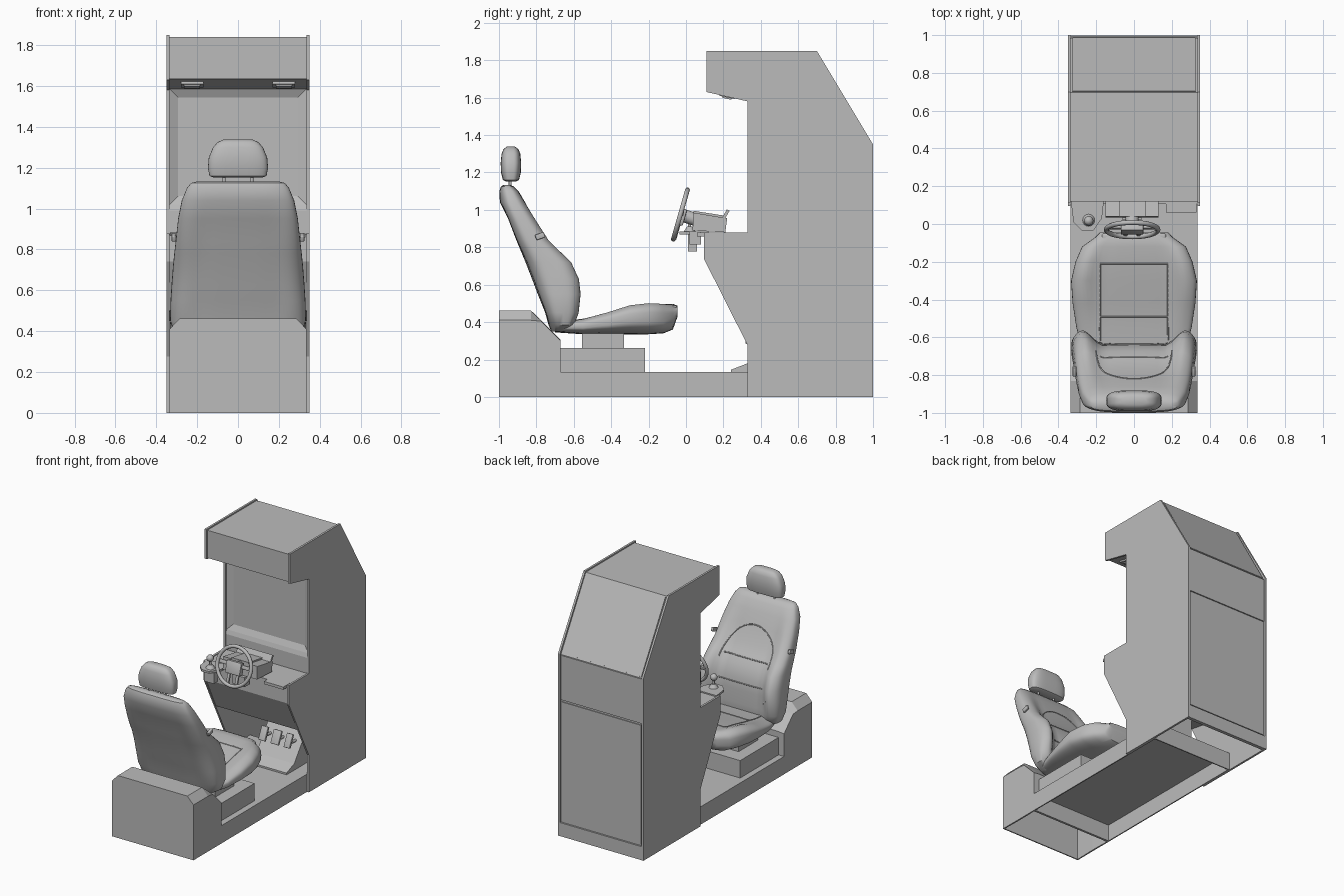
import bpy, bmesh, math
from mathutils import Matrix, Vector
from mathutils.bvhtree import BVHTree

cube = bpy.data.objects.get("Cube")
if cube:
    bpy.data.objects.remove(cube)

grey = bpy.data.materials.new("plain grey")
grey.use_nodes = True
grey.diffuse_color = (0.5, 0.5, 0.5, 1)
grey.node_tree.nodes["Principled BSDF"].inputs["Base Color"].default_value = (0.5, 0.5, 0.5, 1)


def finish(name, bm, smooth=False, matrix=None):
    bmesh.ops.recalc_face_normals(bm, faces=bm.faces)
    if matrix:
        bm.transform(matrix)
    mesh = bpy.data.meshes.new(name)
    bm.to_mesh(mesh)
    bm.free()
    mesh.materials.append(grey)
    obj = bpy.data.objects.new(name, mesh)
    bpy.context.collection.objects.link(obj)
    if smooth:
        bpy.ops.object.select_all(action='DESELECT')
        obj.select_set(True)
        bpy.context.view_layer.objects.active = obj
        bpy.ops.object.shade_smooth_by_angle(angle=math.radians(40))
    return obj


def loft_mesh(rings):
    bm = bmesh.new()
    loops = [[bm.verts.new(p) for p in ring] for ring in rings]
    n = len(loops[0])
    for a, b in zip(loops, loops[1:]):
        for i in range(n):
            j = (i + 1) % n
            bm.faces.new((a[i], a[j], b[j], b[i]))
    bm.faces.new(loops[0])
    bm.faces.new(loops[-1])
    bmesh.ops.recalc_face_normals(bm, faces=bm.faces)
    return bm


def prism_mesh(profile, x0, x1):
    return loft_mesh([[(x, y, z) for y, z in profile] for x in (x0, x1)])


def prism(name, profile, x0, x1):
    return finish(name, prism_mesh(profile, x0, x1))


def box(name, centre, size, tilt=0, bevel=0):
    bm = bmesh.new()
    bmesh.ops.create_cube(bm, size=1, matrix=Matrix.Diagonal((*size, 1)))
    if bevel:
        bmesh.ops.bevel(bm, geom=bm.edges[:], offset=bevel, segments=3, profile=0.5, affect='EDGES')
    turn = Matrix.Rotation(math.radians(tilt), 4, 'X')
    return finish(name, bm, bool(bevel), Matrix.Translation(centre) @ turn)


def rod(name, a, b, r0, r1=None):
    a, b = Vector(a), Vector(b)
    bm = bmesh.new()
    bmesh.ops.create_cone(bm, cap_ends=True, segments=16, radius1=r0,
                          radius2=r0 if r1 is None else r1, depth=(b - a).length)
    turn = (b - a).to_track_quat('Z', 'Y').to_matrix().to_4x4()
    return finish(name, bm, True, Matrix.Translation((a + b) / 2) @ turn)


def open_below(bm):
    bmesh.ops.delete(bm, geom=[f for f in bm.faces if f.normal.z < -0.9], context='FACES')


def hollow(obj):
    mod = obj.modifiers.new("wall", 'SOLIDIFY')
    mod.thickness, mod.offset = 0.012, -1


# Cabinet side panels
side = [(.33, 0), (1, 0), (1, 1.35), (.70, 1.85), (.11, 1.85), (.11, 1.63), (.33, 1.58),
        (.33, .88), (.095, .88), (.095, .74), (.33, .275)]
for label, s in (("left", 1), ("right", -1)):
    prism(label + "_side_panel", side, s * .335, s * .35)

# Cabinet body with footwell and recessed screen
body = prism_mesh([(.12, 1.635), (.12, 1.84), (.695, 1.84), (.985, 1.345), (.985, .01), (.96, .01),
                   (.96, .45), (.5, .45), (.22, .5), (.105, .74), (.105, .875), (.335, .875),
                   (.335, .99), (.345, 1.02), (.345, 1.585)], -.335, .335)
screen = [f for f in body.faces if f.normal.y < -.9 and 1.2 < f.calc_center_median().z < 1.5]
bmesh.ops.inset_individual(body, faces=screen, thickness=.058, depth=-.02)
finish("cabinet_body", body)
box("rear_upper_panel", (0, .988, 1.175), (.66, .012, .33))
box("rear_door", (0, .986, .552), (.65, .01, .885))
box("rear_plinth", (0, .985, .05), (.67, .026, .1))
box("rear_slope_panel", (0, .842, 1.593), (.65, .56, .01), -59.7)
for s in (-1, 1):
    box("canopy_light", (s * .225, .22, 1.607), (.11, .08, .012), -12.8)
    box("canopy_light_lens", (s * .225, .22, 1.6), (.08, .05, .012), -12.8)

# Floor and seat plinth, open underneath
floor = prism_mesh([(-.67, 0), (-.67, .132), (.62, .132), (.62, 0)], -.335, .335)
open_below(floor)
hollow(finish("floor_base", floor))
rings = [[(-.335, y, 0), (-.335, y, low), (-.285, y, top), (.285, y, top), (.335, y, low), (.335, y, 0)]
         for y, low, top in ((-1, .41, .463), (-.83, .41, .463), (-.775, .405, .41), (-.67, .3, .305))]
plinth = loft_mesh(rings)
open_below(plinth)
hollow(finish("rear_plinth_block", plinth))
box("seat_box", (0, -.445, .196), (.58, .45, .13))
box("seat_mount", (0, -.443, .3), (.4, .225, .08))


# Seat upholstery
def sgnpow(v, e):
    return math.copysign(abs(v) ** e, v)


def dish(u):
    t = min(max((.86 - abs(u)) / .36, 0), 1)
    return t * t * (3 - 2 * t)


def section(low, high, half, dip, back_dip=0, count=56):
    pts = []
    for i in range(count):
        a = 2 * math.pi * i / count
        u, v = sgnpow(math.cos(a), .6), sgnpow(math.sin(a), .6)
        h = (low + high) / 2 + v * (high - low) / 2
        h += -dip * dish(u) if v > 0 else back_dip * dish(u)
        pts.append((u * half, h))
    return pts


def upholstery(name, rings, seams, direction):
    bm = loft_mesh(rings)
    tree = BVHTree.FromBMesh(bm)
    finish(name, bm, True)
    for path in seams:
        curve = bpy.data.curves.new(name + "_seam", 'CURVE')
        curve.dimensions, curve.bevel_depth, curve.bevel_resolution = '3D', .004, 1
        hits = [tree.ray_cast(Vector(p), Vector(direction))[0] for p in path]
        hits = [h for h in hits if h]
        line = curve.splines.new('POLY')
        line.points.add(len(hits) - 1)
        for point, h in zip(line.points, hits):
            point.co = (*h, 1)
        curve.materials.append(grey)
        bpy.context.collection.objects.link(bpy.data.objects.new(name + "_seam", curve))


def span(a, b, n=16):
    return [Vector(a).lerp(Vector(b), i / n) for i in range(n + 1)]


cushion = [(-.70, .345, .40, .26, 0), (-.55, .335, .425, .305, .01), (-.42, .335, .465, .325, .025),
           (-.30, .335, .508, .333, .04), (-.2, .335, .52, .31, .035), (-.12, .34, .512, .275, .015),
           (-.07, .36, .498, .205, 0), (-.045, .43, .487, .18, 0)]
rings = [[(x, y, z) for x, z in section(b, t, w, d)] for y, b, t, w, d in cushion]
upholstery("seat_cushion", rings,
           [span((s * .18, -.21, 1), (s * .18, -.62, 1)) for s in (-1, 1)]
           + [span((-.18, y, 1), (.18, y, 1)) for y in (-.21, -.49)], (0, 0, -1))
box("cushion_front_lip", (0, -.072, .455), (.34, .045, .07), 0, .012)

backrest = [(.35, -.72, -.63, .25, .01), (.385, -.735, -.58, .31, .05), (.45, -.765, -.55, .332, .08),
            (.55, -.805, -.533, .33, .10), (.63, -.835, -.54, .325, .10), (.72, -.87, -.583, .318, .09),
            (.78, -.895, -.65, .312, .07), (.84, -.92, -.715, .305, .05), (.95, -.962, -.79, .293, .025),
            (1.04, -.995, -.85, .275, .01), (1.10, -.998, -.89, .25, .005), (1.125, -.99, -.92, .23, 0),
            (1.133, -.975, -.94, .20, 0)]
rings = [[(x, y, z) for x, y in section(b, f, w, d, .012 if .4 < z < 1 else 0)]
         for z, b, f, w, d in backrest]
arch = [(.2 * math.cos(a), 0, .74 + .22 * math.sin(a)) for a in [math.pi * i / 24 for i in range(25)]]
upholstery("seat_backrest", rings,
           [[(.2, 0, .5)] + arch + [(-.2, 0, .5)]] + [span((-.18, 0, z), (.18, 0, z)) for z in (.6, .76)],
           (0, -1, 0))

# Headrest on two posts
head = [(1.152, .028, .12), (1.16, .043, .14), (1.2, .053, .147), (1.25, .055, .143),
        (1.3, .05, .122), (1.325, .04, .1), (1.338, .022, .07)]
rings = [[(x, y, z) for x, y in section(-.936 - d, -.936 + d, w, 0)] for z, d, w in head]
finish("headrest", loft_mesh(rings), True)
for s in (-1, 1):
    rod("headrest_post", (s * .068, -.94, 1.1), (s * .068, -.94, 1.18), .008)
    box("recline_handle", (s * .315, -.78, .86), (.02, .05, .03), 20, .005)

# Steering wheel
wheel = Matrix.Translation((-.01, -.03, .975)) @ Matrix.Rotation(math.radians(74), 4, 'X')
bm = bmesh.new()
rim, tube = 40, 10
grid = [[bm.verts.new(((.137 + .013 * math.cos(q)) * math.cos(p), (.137 + .013 * math.cos(q)) * math.sin(p),
                       .013 * math.sin(q)))
         for q in [2 * math.pi * j / tube for j in range(tube)]]
        for p in [2 * math.pi * i / rim for i in range(rim)]]
for i in range(rim):
    for j in range(tube):
        k, m = (i + 1) % rim, (j + 1) % tube
        bm.faces.new((grid[i][j], grid[k][j], grid[k][m], grid[i][m]))
finish("steering_wheel_rim", bm, True, wheel)


def wheel_part(name, x, y, sx, sy, sz):
    part = bmesh.new()
    bmesh.ops.create_cube(part, size=1, matrix=Matrix.Translation((x, y, -.008)) @ Matrix.Diagonal((sx, sy, sz, 1)))
    bmesh.ops.bevel(part, geom=part.edges[:], offset=.005, segments=2, profile=.5, affect='EDGES')
    finish(name, part, True, wheel)


wheel_part("steering_hub", 0, -.01, .12, .09, .04)
for s in (-1, 1):
    wheel_part("wheel_side_spoke", s * .095, .01, .09, .028, .016)
    wheel_part("wheel_lower_spoke", s * .035, -.09, .022, .1, .016)

# Steering column and dash housing
rod("steering_shaft", (-.01, -.03, .975), (-.01, .06, .945), .035)
prism("column_housing", [(.035, .89), (.04, .985), (.22, .955), (.21, .88)], -.15, .13)
prism("column_cover", [(.04, .98), (.04, .995), (.2, .97), (.2, .955)], -.08, .06)
box("column_rear_flap", (-.01, .212, .975), (.28, .016, .055), -30)
box("column_clamp", (-.01, .05, .85), (.1, .06, .07))

# Shifter on a shaped plate
plate = [(-.334, .12), (-.32, .01), (-.275, -.035), (-.215, -.035), (-.17, .03), (-.16, .12)]
finish("shifter_plate", loft_mesh([[(x, y, z) for x, y in plate] for z in (.868, .884)]))
box("shifter_box", (-.245, .035, .825), (.08, .05, .095))
rod("shifter_boot", (-.24, .02, .88), (-.24, .02, .91), .035, .014)
rod("shifter_stick", (-.24, .02, .9), (-.24, .018, .95), .008)
bm = bmesh.new()
bmesh.ops.create_uvsphere(bm, u_segments=16, v_segments=10, radius=.025)
finish("shifter_knob", bm, True, Matrix.Translation((-.24, .017, .957)))
box("dash_right_ledge", (.25, .1, .868), (.16, .08, .02))

# Pedal ramp and three pedals
prism("pedal_ramp", [(.24, .132), (.24, .145), (.33, .18), (.48, .385), (.52, .385), (.52, .132)], -.08, .23)
for x, width in ((-.03, .055), (.075, .065), (.175, .05)):
    box("pedal_pad", (x, .345, .33), (width, .018, .1), -25, .004)
    rod("pedal_arm", (x, .35, .31), (x, .44, .3), .01)
